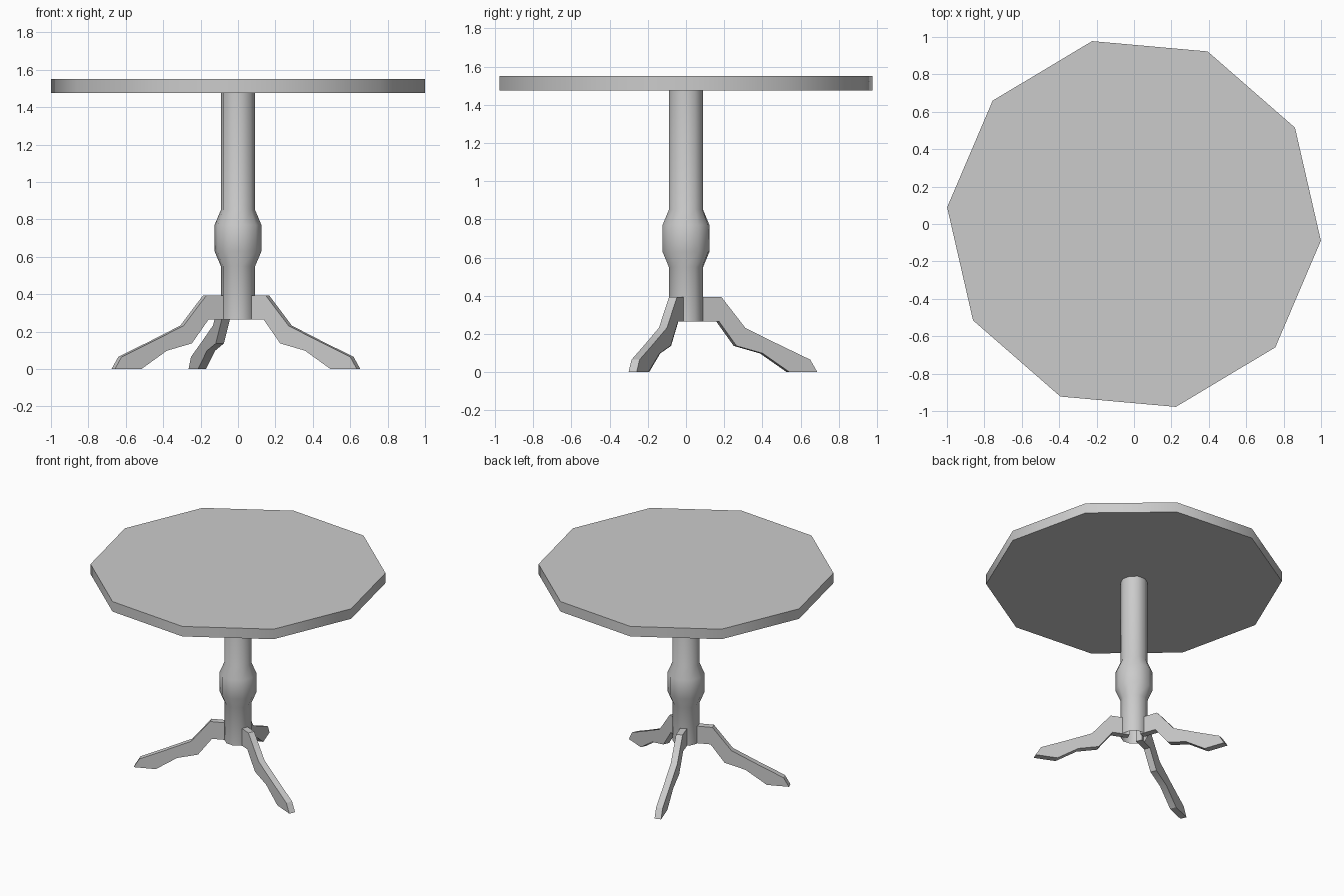
import bpy, bmesh
from math import radians, cos, sin, pi

if "Cube" in bpy.data.objects:
    bpy.data.objects.remove(bpy.data.objects["Cube"])

SIDES = 10
TURN = radians(-5.1)


def finish(name, bm, angle):
    bmesh.ops.recalc_face_normals(bm, faces=bm.faces)
    mesh = bpy.data.meshes.new(name)
    bm.to_mesh(mesh)
    bm.free()
    ob = bpy.data.objects.new(name, mesh)
    bpy.context.collection.objects.link(ob)
    bpy.ops.object.select_all(action='DESELECT')
    ob.select_set(True)
    bpy.context.view_layer.objects.active = ob
    bpy.ops.object.shade_smooth_by_angle(angle=radians(angle))
    return ob


def lathe(name, profile, capped):
    bm = bmesh.new()
    rings = []
    for r, z in profile:
        rings.append([bm.verts.new((r * cos(TURN + 2 * pi * i / SIDES),
                                    r * sin(TURN + 2 * pi * i / SIDES), z))
                      for i in range(SIDES)])
    for a, b in zip(rings, rings[1:]):
        for i in range(SIDES):
            j = (i + 1) % SIDES
            bm.faces.new((a[i], a[j], b[j], b[i]))
    if capped:
        bm.faces.new(rings[0])
        bm.faces.new(rings[-1])
    return finish(name, bm, 40)


# Ten-sided table top
lathe("table_top", [(1.003, 1.475), (1.003, 1.55)], True)

# Turned column with a bulge, open at the ends
lathe("column", [(0.092, 0.265), (0.092, 0.55), (0.126, 0.63),
                 (0.126, 0.77), (0.092, 0.85), (0.092, 1.475)], False)

# Leg side outline as matching upper and lower points (radius, height)
UPPER = [(0.05, 0.393), (0.183, 0.393), (0.315, 0.232), (0.493, 0.148),
         (0.675, 0.065), (0.714, 0.0)]
LOWER = [(0.05, 0.265), (0.170, 0.265), (0.267, 0.137), (0.412, 0.098),
         (0.56, 0.0)]
HALF = 0.023


def leg(name, angle):
    bm = bmesh.new()
    sides = []
    for y in (-HALF, HALF):
        up = [bm.verts.new((r, y, z)) for r, z in UPPER]
        low = [bm.verts.new((r, y, z)) for r, z in LOWER]
        for i in range(4):
            bm.faces.new((up[i], up[i + 1], low[i + 1], low[i]))
        bm.faces.new((up[4], up[5], low[4]))
        sides.append(up + low[::-1])
    a, b = sides
    for i in range(len(a)):
        j = (i + 1) % len(a)
        bm.faces.new((a[i], a[j], b[j], b[i]))
    ob = finish(name, bm, 30)
    ob.rotation_euler.z = radians(angle)
    ob.location = (-0.01, 0.005, 0)


# Three splayed legs
leg("right_leg", -23.5)
leg("left_leg", 203)
leg("back_leg", 109)
